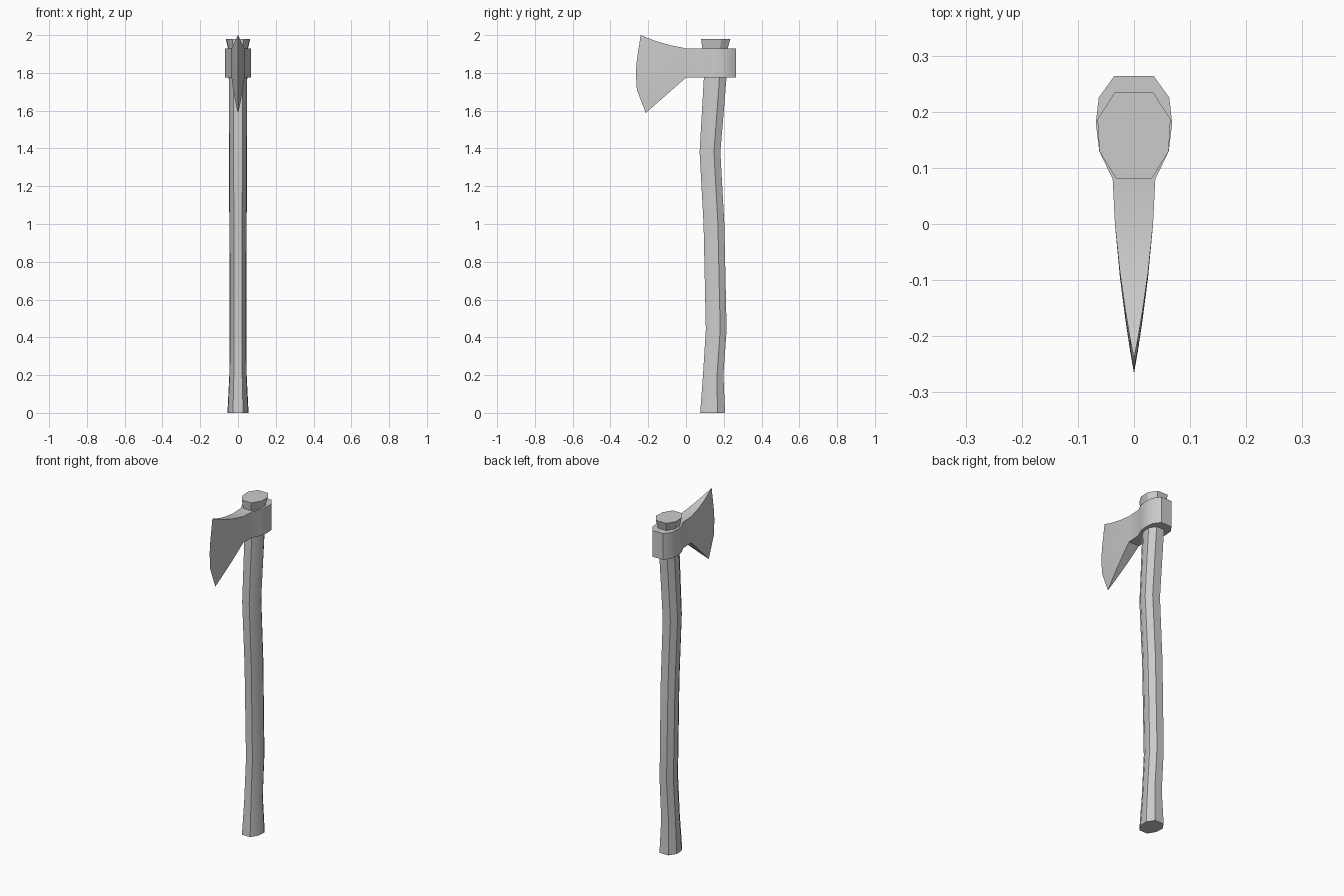
import bpy, bmesh

if "Cube" in bpy.data.objects:
    bpy.data.objects.remove(bpy.data.objects["Cube"])

def finish(name, bm):
    bmesh.ops.remove_doubles(bm, verts=bm.verts, dist=0.0001)
    bmesh.ops.recalc_face_normals(bm, faces=bm.faces)
    me = bpy.data.meshes.new(name)
    bm.to_mesh(me)
    bm.free()
    ob = bpy.data.objects.new(name, me)
    bpy.context.collection.objects.link(ob)
    bpy.ops.object.select_all(action='DESELECT')
    ob.select_set(True)
    bpy.context.view_layer.objects.active = ob
    bpy.ops.object.shade_smooth_by_angle(angle=0.53)

def loft(name, rings):
    """Join closed rings of equal length and cap both ends."""
    bm = bmesh.new()
    loops = [[bm.verts.new(p) for p in r] for r in rings]
    n = len(loops[0])
    for a, b in zip(loops, loops[1:]):
        for i in range(n):
            j = (i + 1) % n
            bm.faces.new((a[i], a[j], b[j], b[i]))
    bm.faces.new(loops[0])
    bm.faces.new(loops[-1])
    finish(name, bm)

# Slightly egg-shaped octagon: (x fraction of half width, y fraction front to back)
HALF = [(0.52, 1), (1, 0.69), (0.95, 0.32), (0.48, 0)]
OCT = HALF + [(-x, y) for x, y in reversed(HALF)]

def ring(z, y0, y1, hw):
    return [(fx * hw, y0 + fy * (y1 - y0), z) for fx, fy in OCT]

# Curved handle: z, front y, back y, half width
handle = [(0, 0.075, 0.207, 0.056), (0.2, 0.09, 0.198, 0.046),
          (0.44, 0.105, 0.215, 0.044), (1.0, 0.093, 0.203, 0.046),
          (1.38, 0.072, 0.182, 0.048), (1.78, 0.095, 0.215, 0.049),
          (1.92, 0.098, 0.218, 0.049)]
# Flared end above the head
knob = [(1.90, 0.09, 0.213, 0.046), (1.98, 0.08, 0.235, 0.065)]
loft("handle", [ring(*h) for h in handle])
loft("handle_top", [ring(*k) for k in knob])

# Axe head: columns from the back of the eye to the cutting edge
TOP, BOT = 1.93, 1.775
edge = [(-0.24, 2.0), (-0.26, 1.87), (-0.266, 1.80), (-0.26, 1.71), (-0.213, 1.588)]
eye = [(0.264, 0.035), (0.225, 0.063), (0.18, 0.068), (0.13, 0.062), (0.08, 0.038)]
blade = [(0.0, 0.034, 0), (0.36, 0.025, 0.008), (0.65, 0.015, 0.008),
         (0.85, 0.007, 0.004), (1.0, 0.0, 0)]   # blend, half width, top sag

columns = []
for y, w in eye:
    columns.append([(w, y, TOP + (BOT - TOP) * i / 4) for i in range(5)])
for s, w, sag in blade:
    col = []
    for i, (ey, ez) in enumerate(edge):
        z = TOP + (BOT - TOP) * i / 4
        col.append((w, s * ey, z + s * (ez - z) - (sag if i == 0 else 0)))
    columns.append(col)

# Each column and its mirror image form one ring
loft("axe_head", [c + [(-x, y, z) for x, y, z in reversed(c)] for c in columns])
